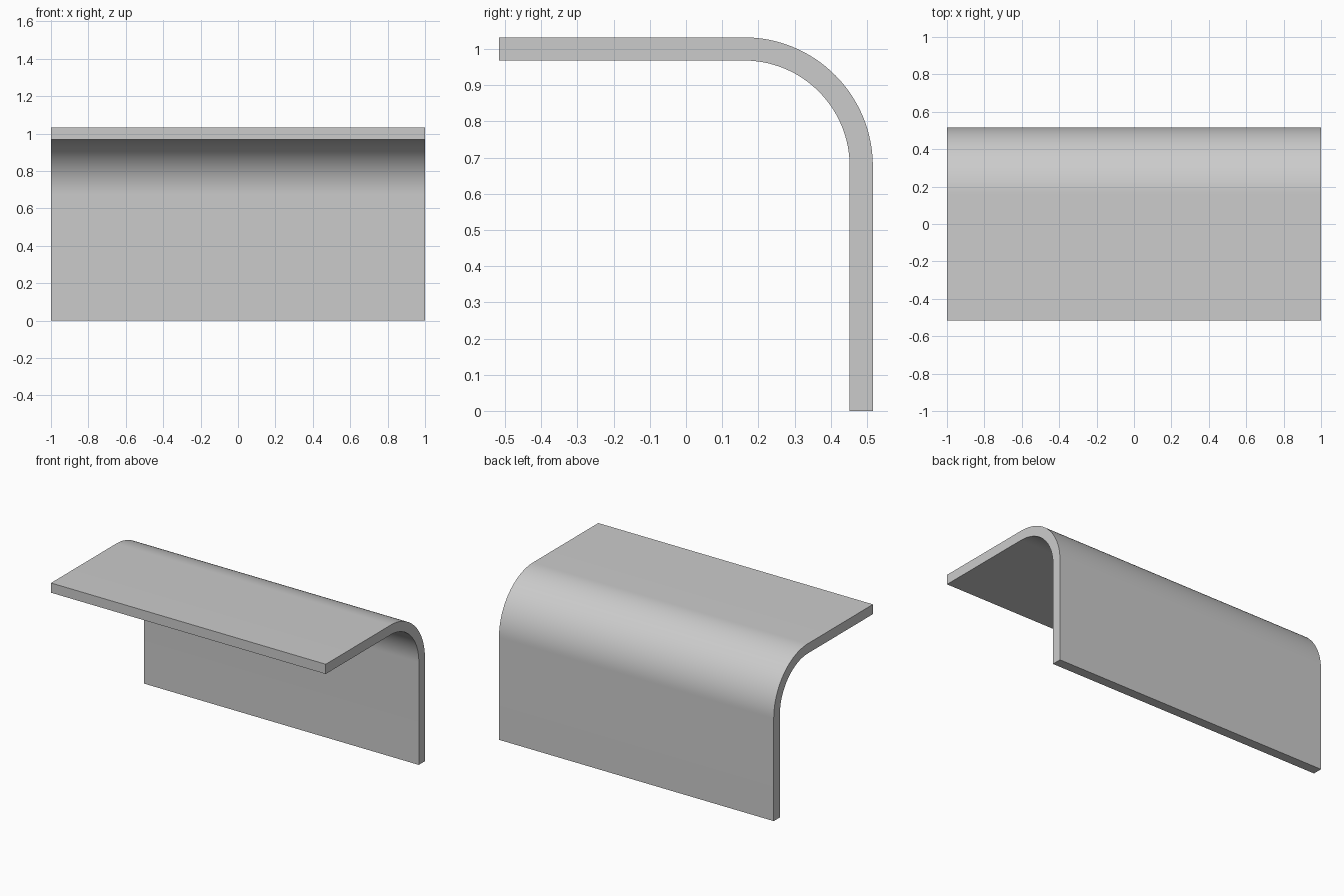
import bpy, bmesh
from math import sin, cos, pi

if "Cube" in bpy.data.objects:
    bpy.data.objects.remove(bpy.data.objects["Cube"])

HALF_LEN, HALF_DEPTH, HEIGHT = 1.0, 0.516, 1.032
THICK, R_OUT, STEPS = 0.064, 0.356, 32
CY, CZ = HALF_DEPTH - R_OUT, HEIGHT - R_OUT   # bend centre


def arc(radius):
    """Quarter bend from the top panel round to the vertical panel."""
    return [(CY + radius * sin(i / STEPS * pi / 2),
             CZ + radius * cos(i / STEPS * pi / 2)) for i in range(STEPS + 1)]


def side(offset):
    """Sheet outline at a given depth below the outer skin."""
    return ([(-HALF_DEPTH, HEIGHT - offset)] + arc(R_OUT - offset)
            + [(HALF_DEPTH - offset, 0)])


# Closed sheet cross-section, extruded along x
profile = side(0) + side(THICK)[::-1]
bm = bmesh.new()
face = bm.faces.new([bm.verts.new((-HALF_LEN, y, z)) for y, z in profile])
ext = bmesh.ops.extrude_face_region(bm, geom=[face], use_keep_orig=True)
moved = [v for v in ext["geom"] if isinstance(v, bmesh.types.BMVert)]
bmesh.ops.translate(bm, verts=moved, vec=(2 * HALF_LEN, 0, 0))
bmesh.ops.recalc_face_normals(bm, faces=bm.faces)

mesh = bpy.data.meshes.new("bent_panel")
bm.to_mesh(mesh)
bm.free()
panel = bpy.data.objects.new("bent_panel", mesh)
bpy.context.collection.objects.link(panel)

# Smooth bend, sharp rims
bpy.context.view_layer.objects.active = panel
panel.select_set(True)
bpy.ops.object.shade_smooth_by_angle()
